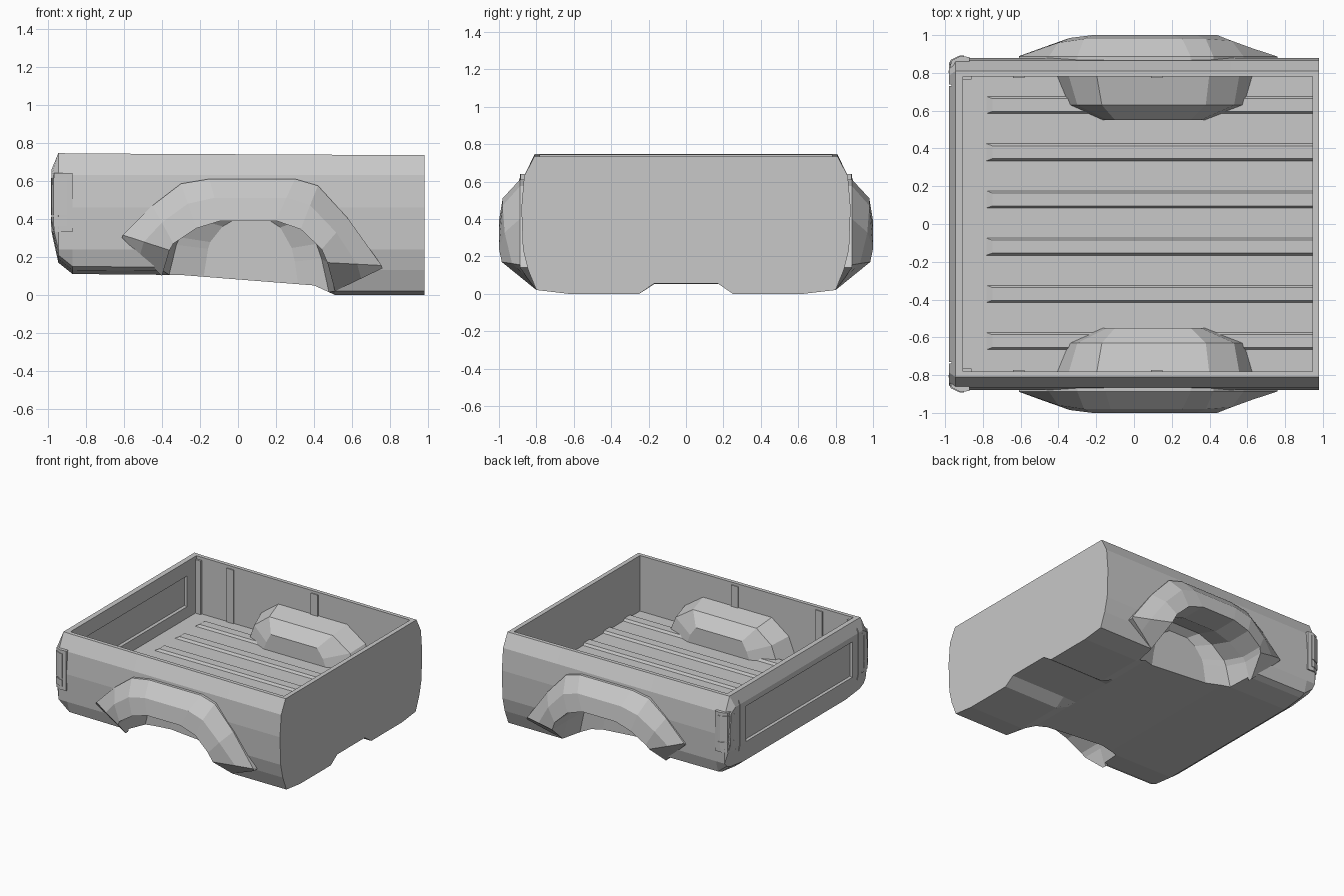
import bpy, bmesh

cube = bpy.data.objects.get("Cube")
if cube:
    bpy.data.objects.remove(cube, do_unlink=True)

GREY = (0.58, 0.58, 0.58, 1)
paint = bpy.data.materials.new("grey_paint")
paint.use_nodes = True
paint.diffuse_color = GREY
paint.node_tree.nodes["Principled BSDF"].inputs["Base Color"].default_value = GREY


def loft(name, rings):
    """Closed solid skinned through rings that share one point count."""
    bm = bmesh.new()
    rows = [[bm.verts.new(p) for p in ring] for ring in rings]
    n = len(rows[0])
    for a, b in zip(rows, rows[1:]):
        for i in range(n):
            j = (i + 1) % n
            bm.faces.new((a[i], a[j], b[j], b[i]))
    bm.faces.new(rows[0])
    bm.faces.new(rows[-1])
    bmesh.ops.recalc_face_normals(bm, faces=bm.faces)
    mesh = bpy.data.meshes.new(name)
    bm.to_mesh(mesh)
    bm.free()
    mesh.materials.append(paint)
    obj = bpy.data.objects.new(name, mesh)
    bpy.context.collection.objects.link(obj)
    return obj


def rect(x0, x1, y0, y1, z):
    return [(x0, y0, z), (x1, y0, z), (x1, y1, z), (x0, y1, z)]


def box(name, x, y, z):
    return loft(name, [rect(*x, *y, z[0]), rect(*x, *y, z[1])])


def combine(target, tool, operation):
    """Apply a boolean and discard its tool."""
    mod = target.modifiers.new("shape", "BOOLEAN")
    mod.operation, mod.solver, mod.object = operation, "EXACT", tool
    tool.hide_render = True
    bpy.context.view_layer.objects.active = target
    bpy.ops.object.modifier_apply(modifier=mod.name)
    bpy.data.objects.remove(tool, do_unlink=True)


# Outer body: rounded cross-section skinned from the cab end to the tail
SIDE = [(.80, .02), (.845, .13), (.872, .24), (.88, .46), (.865, .63)]


def section(x, bottom, middle, top, width):
    half = [(.17, middle), (.25, bottom), (.63, bottom)]
    for i, (y, z) in enumerate(SIDE):
        half.append((y, max(z, bottom + .02 * (i + 1))))
    half.append((.81, top))
    half = [(y * width, z) for y, z in half]
    return [(x, y, z) for y, z in half] + [(x, -y, z) for y, z in reversed(half)]


body = loft("bed_body", [section(*s) for s in (
    (.98, 0, .055, .735, 1), (.51, 0, .055, .737, 1), (.40, .05, .051, .738, 1),
    (-.30, .105, .105, .741, 1), (-.87, .11, .11, .744, 1),
    (-.945, .17, .17, .746, 1), (-.98, .33, .33, .66, .97))])
combine(body, box("cargo_space", (-.905, .945), (-.78, .78), (.30, 1)), "DIFFERENCE")

# Raised floor ribs with tapered tail ends
for k in range(6):
    y = .63 - .25 * k
    rib = loft("floor_rib", [rect(-.80, .944, y - .052, y + .052, .29),
                             rect(-.75, .944, y - .034, y + .034, .318)])
    combine(body, rib, "UNION")

# Wheel housings and the tapering wells beneath them
HOUSING = [
    (.80, [(-.42, .28), (-.35, .45), (-.20, .56), (.40, .56), (.56, .45), (.64, .28)]),
    (.63, [(-.35, .28), (-.30, .42), (-.17, .52), (.38, .52), (.53, .42), (.59, .28)]),
    (.55, [(-.17, .28), (-.14, .36), (-.10, .43), (.30, .43), (.35, .36), (.38, .28)])]
ARCH = [(-.40, .10), (-.36, .235), (-.34, .27), (-.22, .35), (-.09, .39),
        (.20, .39), (.33, .345), (.44, .24), (.47, .17), (.51, .02)]
OPENING = [(-.40, -.1)] + ARCH + [(.51, -.1)]
WELL = [(1.1, 1, 1), (.80, 1, 1), (.63, .92, 1.12), (.575, .55, 1.03)]
for s in (-1, 1):
    housing = loft("housing", [[(x, s * y, z) for x, z in pts] for y, pts in HOUSING])
    combine(body, housing, "UNION")
    well = loft("well", [[(.09 + (x - .09) * k, s * y, z * h) for x, z in OPENING]
                         for y, k, h in WELL])
    combine(body, well, "DIFFERENCE")

# Tailgate pressed panels and side seams
for x0, x1, z0, z1, inset in ((-1, -.965, .33, .63, .02), (-.92, -.89, .38, .64, -.02)):
    a, b = max(inset, 0), max(-inset, 0)
    panel = loft("panel", [
        [(x, y, z) for y, z in ((-.67 + d, z0 + d), (.67 - d, z0 + d),
                                (.67 - d, z1 - d), (-.67 + d, z1 - d))]
        for x, d in ((x0, b), (x1, a))])
    combine(body, panel, "DIFFERENCE")
for s in (-1, 1):
    seam = box("seam", (-1, -.965), sorted((s * .73, s * .738)), (0, 1))
    combine(body, seam, "DIFFERENCE")

# Flared fenders: rail by rail across each arch, ends folding back to the body
OUTER = [(-.61, .30), (-.605, .315), (-.45, .47), (-.30, .585), (-.15, .61),
         (.30, .61), (.42, .575), (.58, .40), (.755, .155), (.76, .14)]
LIP_Y = [.82, .97, .985, 1, 1, 1, 1, 1, .985, .80]
MID_Y = [.86, .93, .96, .98, .98, .98, .98, .97, .93, .85]
for s, side in ((-1, "right"), (1, "left")):
    rings = []
    for (ox, oz), (ix, iz), lip, mid in zip(OUTER, ARCH, LIP_Y, MID_Y):
        mx, mz = ox * .55 + ix * .45, oz * .55 + iz * .45
        rings.append([(x, s * y, z) for x, y, z in (
            (ox, .84, oz), (ox, .888, oz), (mx, mid, mz), (ix, lip, iz), (ix, .79, iz))])
    loft(side + "_fender_flare", rings)

# Tail lamps wrapped around the rear corners, with a thin bezel
LAMP = [(-.90, .80), (-.90, .892), (-.92, .893), (-.97, .87), (-.983, .80)]
BEZEL = [(-.87, .80), (-.87, .884), (-.92, .888), (-.967, .865), (-.981, .78)]
for s, side in ((-1, "right"), (1, "left")):
    for part, plan, z0, z1 in (("lamp_bezel", BEZEL, .33, .64),
                               ("upper_lamp", LAMP, .42, .615),
                               ("lower_lamp", LAMP, .36, .41)):
        loft(side + "_" + part, [[(x, s * y, z) for x, y in plan] for z in (z0, z1)])

# Stiffener strips and corner posts on the inner side walls
for s in (-1, 1):
    for x, z in ((-.61, .29), (.12, .54)):
        box("wall_strip", (x - .03, x + .03), sorted((s * .772, s * .785)), (z, .72))
    box("corner_post", (-.906, -.86), sorted((s * .765, s * .785)), (.29, .72))
